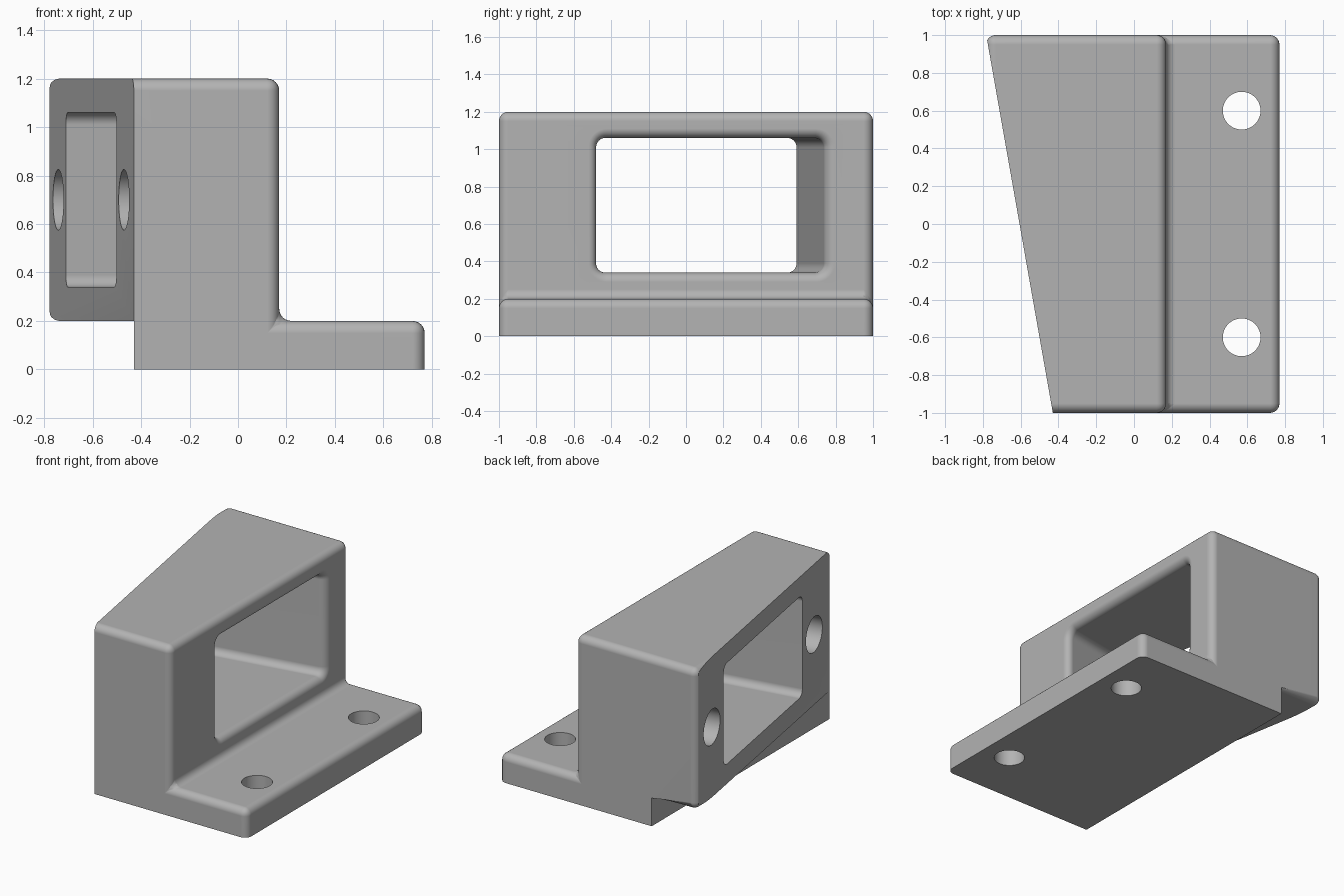
import bpy, bmesh
from math import sin, cos, pi, tan, radians
from mathutils import Matrix

cube = bpy.data.objects.get("Cube")
if cube:
    bpy.data.objects.remove(cube, do_unlink=True)

ANGLE = radians(10)
SLOPE = tan(ANGLE)
R = 0.05              # common fillet radius
SLANT_X = -0.606      # slanted face at y = 0
MID_Z = 0.7
WALL_X = 0.17

grey = bpy.data.materials.new("light_grey")
grey.use_nodes = True
grey.diffuse_color = (0.45, 0.45, 0.45, 1)
grey.node_tree.nodes["Principled BSDF"].inputs["Base Color"].default_value = (0.45, 0.45, 0.45, 1)


def finish(name, bm):
    bmesh.ops.recalc_face_normals(bm, faces=bm.faces[:])
    mesh = bpy.data.meshes.new(name)
    bm.to_mesh(mesh)
    bm.free()
    mesh.materials.append(grey)
    obj = bpy.data.objects.new(name, mesh)
    bpy.context.collection.objects.link(obj)
    return obj


def loft(name, rings):
    """Closed solid through rings of equal point count."""
    bm = bmesh.new()
    loops = [[bm.verts.new(p) for p in ring] for ring in rings]
    for a, b in zip(loops, loops[1:]):
        for i in range(len(a)):
            j = (i + 1) % len(a)
            bm.faces.new((a[i], a[j], b[j], b[i]))
    bm.faces.new(loops[0])
    bm.faces.new(loops[-1])
    return finish(name, bm)


def cylinder(name, radius, depth, matrix):
    bm = bmesh.new()
    bmesh.ops.create_cone(bm, cap_ends=True, segments=48, radius1=radius,
                          radius2=radius, depth=depth, matrix=matrix)
    return finish(name, bm)


# Bracket: stepped profile extruded along y, with rounded edges
profile = [(-0.783, 0.2), (-0.43, 0.2), (-0.43, 0), (0.77, 0),
           (0.77, 0.2), (WALL_X, 0.2), (WALL_X, 1.2), (-0.783, 1.2)]
bm = bmesh.new()
face = bm.faces.new([bm.verts.new((x, -1, z)) for x, z in profile])
ext = bmesh.ops.extrude_face_region(bm, geom=[face])
bmesh.ops.translate(bm, vec=(0, 2, 0),
                    verts=[v for v in ext["geom"] if isinstance(v, bmesh.types.BMVert)])
bmesh.ops.recalc_face_normals(bm, faces=bm.faces[:])


def rounded(edge):
    a, b = (v.co for v in edge.verts)
    on_floor = min(a.z, b.z) < 0.01 and max(a.z, b.z) < 0.01
    base_side = abs(a.x + 0.43) < 0.01 and abs(b.x + 0.43) < 0.01
    front_overhang = max(a.y, b.y) < 0 and max(a.x, b.x) < -0.4 and a.z < 0.3 and b.z < 0.3
    return not (on_floor or base_side or front_overhang)


bmesh.ops.bevel(bm, geom=[e for e in bm.edges if rounded(e)], offset=R, segments=6,
                profile=0.5, affect='EDGES', clamp_overlap=False)
bracket = finish("bracket", bm)

# Wedge that trims the slanted side
cut_x = lambda y: SLANT_X - SLOPE * y
wedge = loft("wedge_cutter", [[(-2, -1.5, z), (cut_x(-1.5), -1.5, z),
                               (cut_x(1.5), 1.5, z), (-2, 1.5, z)] for z in (-0.5, 1.7)])
# The trim stops at the base plate, whose side is straight
cutters = [wedge]


# Window square to the slanted face, flared where it meets the straight wall
def window_ring(x, grow):
    half_y, half_z = 0.6 / cos(ANGLE) - R, 0.36 - R
    mid_y = SLOPE * (x - SLANT_X)
    ring = []
    for k, (sy, sz) in enumerate([(1, 1), (-1, 1), (-1, -1), (1, -1)]):
        for i in range(9):
            t = (k + i / 8) * pi / 2
            ring.append((x, mid_y + sy * half_y + (R + grow) * cos(t),
                         MID_Z + sz * half_z + (R + grow) * sin(t)))
    return ring


rings = [window_ring(-1.1, 0)]
for i in range(7):
    t = i / 6 * pi / 2
    rings.append(window_ring(WALL_X - R + R * sin(t), R * (1 - cos(t))))
rings.append(window_ring(0.4, R))
cutters.append(loft("window_cutter", rings))

# Blind holes in the slanted face, through holes in the flange
for side in (-1, 1):
    turn = Matrix.Rotation(ANGLE, 4, 'Z')
    place = (Matrix.Translation((SLANT_X, 0, MID_Z)) @ turn
             @ Matrix.Translation((0, side * 0.78, 0)) @ Matrix.Rotation(pi / 2, 4, 'Y'))
    cutters.append(cylinder("side_hole_cutter", 0.125, 0.8, place))
    cutters.append(cylinder("flange_hole_cutter", 0.1, 1, Matrix.Translation((0.57, side * 0.6, 0.1))))

bpy.context.view_layer.objects.active = bracket
bracket.select_set(True)
for cutter in cutters:
    mod = bracket.modifiers.new("cut", 'BOOLEAN')
    mod.operation = 'DIFFERENCE'
    mod.solver = 'EXACT'
    mod.object = cutter
    bpy.ops.object.modifier_apply(modifier=mod.name)
    bpy.data.objects.remove(cutter, do_unlink=True)

# Crisp edges with smooth fillets
bpy.ops.object.shade_smooth_by_angle(angle=radians(30))
weighted = bracket.modifiers.new("weighted_normals", 'WEIGHTED_NORMAL')
weighted.keep_sharp = True
